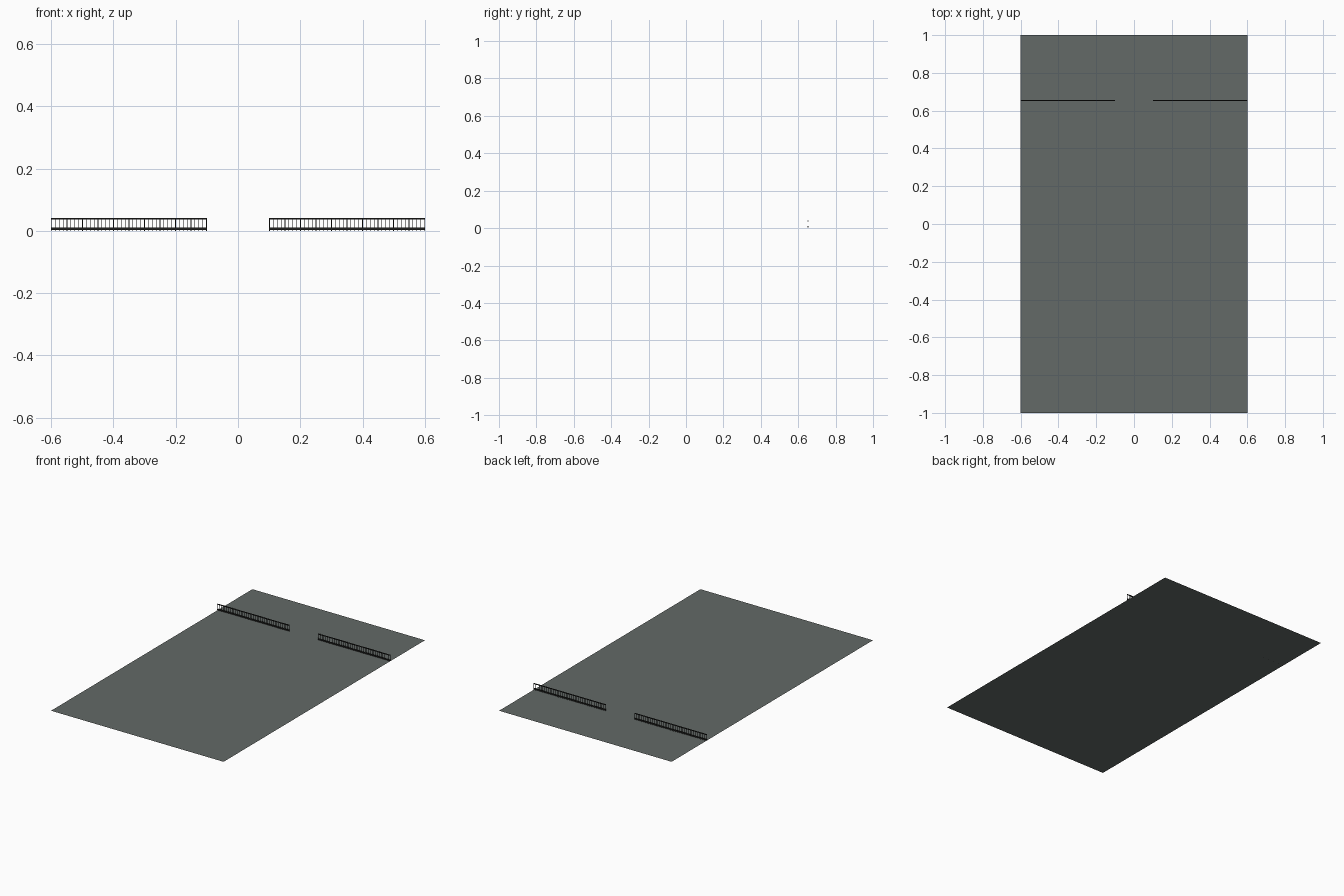
import bpy, bmesh
from mathutils import Matrix, Vector

if "Cube" in bpy.data.objects:
    bpy.data.objects.remove(bpy.data.objects["Cube"])


def material(name, rgb):
    m = bpy.data.materials.new(name)
    m.diffuse_color = (*rgb, 1)
    m.use_nodes = True
    m.node_tree.nodes["Principled BSDF"].inputs["Base Color"].default_value = m.diffuse_color
    return m


GREY = material("slate grey", (0.125, 0.143, 0.136))
IRON = material("dark iron", (0.014, 0.014, 0.013))


def finish(name, bm, mat):
    me = bpy.data.meshes.new(name)
    bm.to_mesh(me)
    bm.free()
    ob = bpy.data.objects.new(name, me)
    me.materials.append(mat)
    bpy.context.collection.objects.link(ob)


def box(bm, centre, size):
    mat = Matrix.Translation(Vector(centre)) @ Matrix.Diagonal((*size, 1))
    bmesh.ops.create_cube(bm, size=1, matrix=mat)


# Ground: a flat sheet
bm = bmesh.new()
bmesh.ops.create_grid(bm, x_segments=1, y_segments=1, size=1,
                      matrix=Matrix.Diagonal((0.6, 1, 1, 1)))
finish("ground", bm, GREY)

# Two railings with a gap between them
Y, LENGTH, COUNT = 0.653, 0.5, 40
for side, x0 in (("left", -0.6), ("right", 0.1)):
    xc = x0 + LENGTH / 2
    # bottom and top rails
    bm = bmesh.new()
    box(bm, (xc, Y, 0.0065), (LENGTH, 0.006, 0.007))
    box(bm, (xc, Y, 0.0385), (LENGTH, 0.006, 0.004))
    finish(side + "_rails", bm, IRON)
    # thin upright bars
    bm = bmesh.new()
    for i in range(COUNT + 1):
        x = x0 + 0.001 + (LENGTH - 0.002) * i / COUNT
        box(bm, (x, Y + 0.002, 0.021), (0.002, 0.002, 0.042))
    finish(side + "_bars", bm, IRON)
